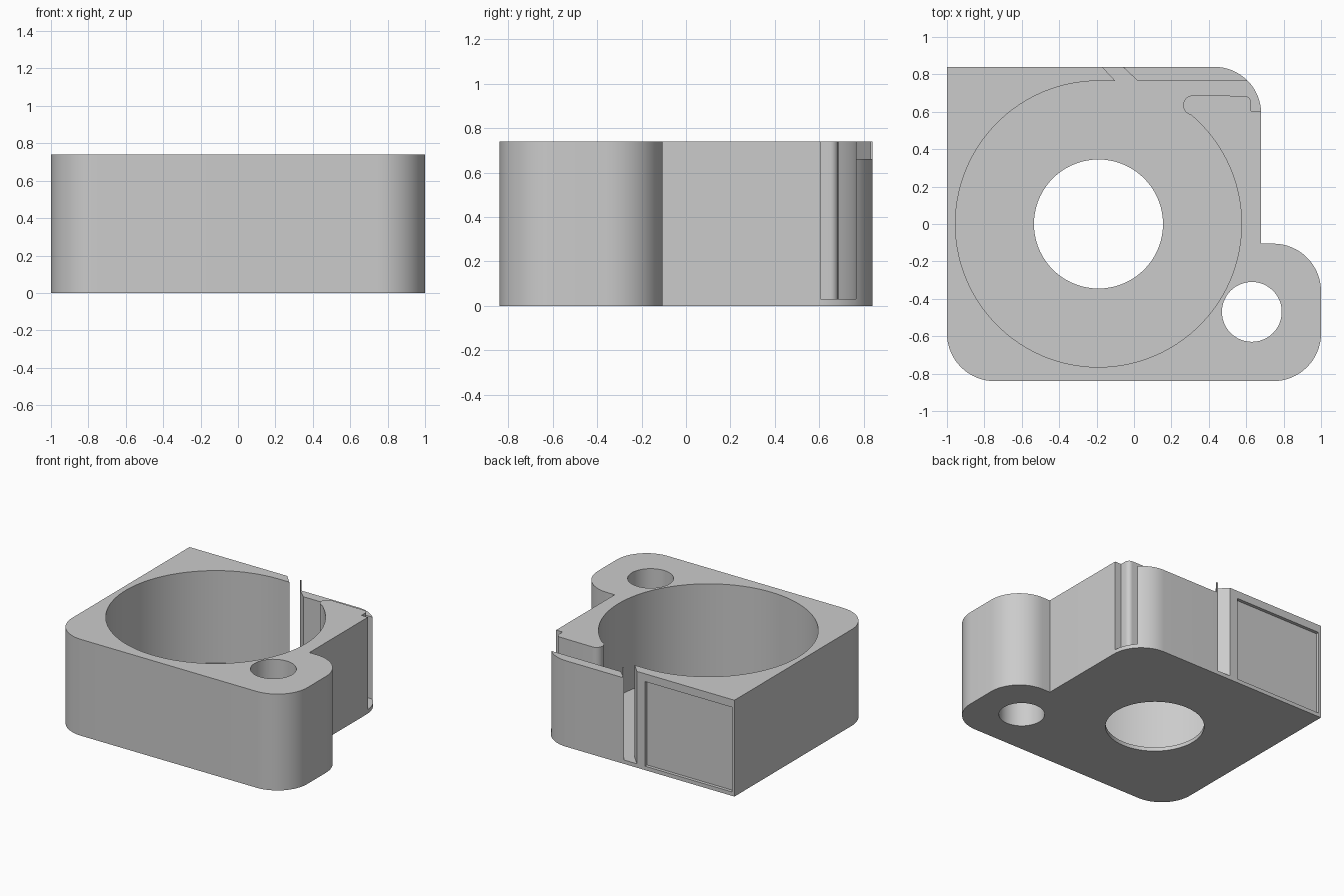
import bpy
import bmesh
from math import sin, cos, pi, radians, atan2

cube = bpy.data.objects.get("Cube")
if cube:
    bpy.data.objects.remove(cube, do_unlink=True)

HEIGHT, FLOOR = 0.74, 0.03

grey = bpy.data.materials.new("plain grey")
grey.use_nodes = True
colour = (0.6, 0.6, 0.6, 1)
grey.diffuse_color = colour
grey.node_tree.nodes["Principled BSDF"].inputs["Base Color"].default_value = colour


def arc(cx, cy, r, start, end, steps=16):
    """Points on an arc, angles in degrees."""
    angles = [radians(start + (end - start) * i / steps) for i in range(steps + 1)]
    return [(cx + r * cos(a), cy + r * sin(a)) for a in angles]


def prism(name, points, z0, z1):
    """Extrude a closed profile between two heights."""
    bm = bmesh.new()
    face = bm.faces.new([bm.verts.new((x, y, z0)) for x, y in points])
    grown = bmesh.ops.extrude_face_region(bm, geom=[face])
    top = [v for v in grown["geom"] if isinstance(v, bmesh.types.BMVert)]
    bmesh.ops.translate(bm, verts=top, vec=(0, 0, z1 - z0))
    bmesh.ops.recalc_face_normals(bm, faces=bm.faces)
    mesh = bpy.data.meshes.new(name)
    bm.to_mesh(mesh)
    bm.free()
    mesh.materials.append(grey)
    obj = bpy.data.objects.new(name, mesh)
    bpy.context.collection.objects.link(obj)
    return obj


def rectangle(x0, x1, y0, y1):
    return [(x0, y0), (x1, y0), (x1, y1), (x0, y1)]


def circle(cx, cy, r, steps):
    return arc(cx, cy, r, 0, 360, steps)[:-1]


# Outer housing with a lobe on the front left corner
outline = (
    arc(-0.745, -0.585, 0.255, 180, 270)
    + arc(0.745, -0.585, 0.255, 270, 360)
    + arc(0.745, -0.36, 0.255, 0, 90)
    + [(0.68, -0.105)]
    + arc(0.43, 0.59, 0.25, 0, 90)
    + [(-1, 0.84)]
)
housing = prism("housing", outline, 0, HEIGHT)

# Round chamber, joined to the angled slit and the side channel around the guide bar
CX, R = -0.19, 0.765
end_angle = 360 + atan2(0.583, 0.305 - CX) * 180 / pi
chamber = (
    [(-0.198, 0.87), (-0.10, R)]
    + arc(CX, 0, R, 90, end_angle, 96)
    + arc(0.315, 0.635, 0.0525, 255, 90, 14)
    + arc(0.59, 0.65, 0.035, 90, 0, 8)
    + [(0.625, 0.605), (0.8, 0.605), (0.8, R), (0.02, R), (-0.092, 0.87)]
)

cutters = [
    prism("chamber_cutter", chamber, FLOOR, 1),
    prism("centre_hole_cutter", circle(CX, 0, 0.345, 72), -0.1, 0.2),
    prism("corner_hole_cutter", circle(0.63, -0.47, 0.16, 48), -0.1, 1),
    # Lower top edge of the thin back wall
    prism("wall_top_cutter", rectangle(-0.05, 0.8, 0.74, 0.9), 0.66, 1),
    # Shallow panel recess on the back
    prism("panel_cutter", rectangle(-0.98, -0.24, 0.815, 0.9), FLOOR, 0.68),
]

bpy.context.view_layer.objects.active = housing
for cutter in cutters:
    cutter.hide_render = True
    mod = housing.modifiers.new(cutter.name, "BOOLEAN")
    mod.operation = "DIFFERENCE"
    mod.solver = "EXACT"
    mod.object = cutter
    bpy.ops.object.modifier_apply(modifier=mod.name)
    bpy.data.objects.remove(cutter, do_unlink=True)

# Smooth the curved walls and keep the corners sharp
bpy.ops.object.select_all(action="DESELECT")
housing.select_set(True)
bpy.ops.object.shade_smooth_by_angle(angle=radians(30))
